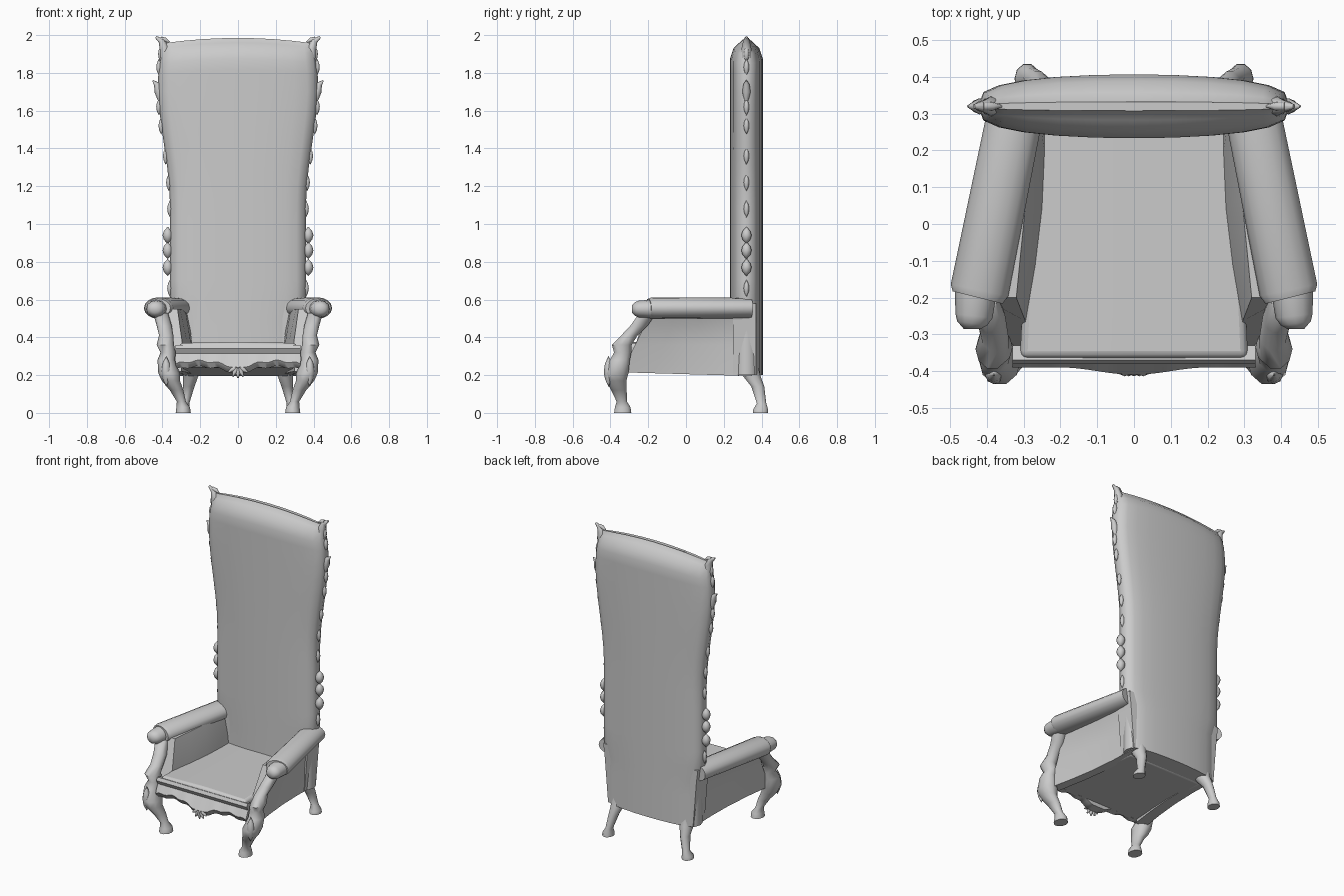
import bpy, bmesh, math
from math import sin, cos, pi, tau, sqrt
from mathutils import Vector

cube = bpy.data.objects.get("Cube")
if cube:
    bpy.data.objects.remove(cube, do_unlink=True)

grey = bpy.data.materials.new("plain grey")
grey.use_nodes = True
tone = (0.6, 0.6, 0.6, 1)
grey.diffuse_color = tone
grey.node_tree.nodes["Principled BSDF"].inputs["Base Color"].default_value = tone

SPINE = 0.32  # depth of the backrest's centre line


def loft(name, rings, side=1):
    """Skin a list of equal-length point rings and cap both ends."""
    bm = bmesh.new()
    rows = [[bm.verts.new((x * side, y, z)) for x, y, z in ring] for ring in rings]
    for lower, upper in zip(rows, rows[1:]):
        for i in range(len(lower)):
            bm.faces.new((lower[i - 1], lower[i], upper[i], upper[i - 1]))
    bm.faces.new(rows[0])
    bm.faces.new(rows[-1])
    bmesh.ops.recalc_face_normals(bm, faces=bm.faces)
    mesh = bpy.data.meshes.new(name)
    bm.to_mesh(mesh)
    bm.free()
    mesh.materials.append(grey)
    part = bpy.data.objects.new(name, mesh)
    bpy.context.collection.objects.link(part)
    bpy.ops.object.select_all(action="DESELECT")
    part.select_set(True)
    bpy.context.view_layer.objects.active = part
    bpy.ops.object.shade_smooth_by_angle(angle=math.radians(55))
    return part


def circle(count):
    return [(cos(tau * i / count), sin(tau * i / count)) for i in range(count)]


def leg(name, stations, side):
    """Upright with level oval rings: height, x, y, radius."""
    loft(name, [[(x + r * c, y + 1.2 * r * s, z) for c, s in circle(10)]
                for z, x, y, r in stations], side)


def horn(name, path, side=1, count=8, widen=1):
    """Tube through (x, y, z, radius), its rings square to the path."""
    points = [Vector(p[:3]) for p in path]
    rings = []
    for i, point in enumerate(points):
        along = points[min(i + 1, len(points) - 1)] - points[max(i - 1, 0)]
        helper = Vector((0, 0, 1)) if abs(along.y) > abs(along.z) else Vector((0, 1, 0))
        across = along.cross(helper).normalized()
        up = across.cross(along).normalized()
        rings.append([point + path[i][3] * (across * c * widen + up * s)
                      for c, s in circle(count)])
    loft(name, rings, side)


def leaf(name, x, y, z, half, radius, side=1):
    """Small carved bud, pointed at both ends."""
    horn(name, [(x, y, z + half * t, radius * (1.05 - t * t))
                for t in (-1, -0.5, 0, 0.5, 1)], side)


def blend(start, end, value):
    t = min(max((value - start) / (end - start), 0), 1)
    return t * t * (3 - 2 * t)


def back_width(z):
    return 0.33 + 0.03 * blend(0.5, 0.6, z) + 0.065 * blend(1.1, 1.75, z) - 0.02 * blend(1.75, 1.95, z)


# Tall padded backrest: flat-sided lens section, flaring up to a gentle crown
levels = [0.2 + 0.1 * i for i in range(17)] + [1.85, 1.9, 1.93, 1.95, 1.955]
back_rings = []
for z in levels:
    width = back_width(z)
    depth = 0.086 * sqrt(1.02 - blend(1.86, 1.955, z))
    back_rings.append([(width * c, SPINE + depth * math.copysign(abs(s) ** 0.6, s),
                        z + 0.03 * (1 - c * c) * blend(1.7, 1.9, z)) for c, s in circle(24)])
loft("backrest", back_rings)

# Block between the rear legs
loft("lower_back", [[(-w, 0.25, z), (w, 0.25, z), (w, 0.37, z), (0, 0.406, z), (-w, 0.37, z)]
                    for z, w in ((0.2, 0.31), (0.5, 0.335), (0.58, 0.345))])

# Upholstered seat, narrowing to the rear, with softened edges
seat = loft("seat", [[(-w, y, low), (w, y, low), (w, y, 0.37), (0, y, 0.376), (-w, y, 0.37)]
                     for y, w, low in ((-0.365, 0.31, 0.24), (0.3, 0.28, 0.195))])
soften = seat.modifiers.new("soft edges", "BEVEL")
soften.width = 0.02
soften.segments = 3

# Carved front rail with a scalloped lower edge and a bowed middle
rail = []
for i in range(-16, 17):
    x = 0.33 * i / 16
    reach = abs(i) / 16
    low = 0.205 + 0.04 * sin(pi * min(1, 0.8 * reach)) + 0.006 * cos(20 * reach)
    front = -0.39 - 0.02 * (1 - blend(0, 0.6, reach))
    rail.append([(x, -0.33, 0.35), (x, -0.37, 0.36), (x, -0.38, 0.34), (x, -0.366, 0.315),
                 (x, front, low + 0.03), (x, front + 0.02, low), (x, -0.33, low)])
loft("front_rail", rail)

# Shell pendant at the middle of the rail
for k in range(-2, 3):
    dx, dz = 0.06 * sin(k / 2), 0.065 * cos(k / 2)
    horn("shell_rib", [(dx * t, -0.4, 0.25 - dz * t, 0.004 + 0.01 * sin(pi * t))
                       for t in (0, 0.5, 1)])

front_leg = [(0.53, 0.41, -0.2, 0.04), (0.46, 0.39, -0.25, 0.04), (0.41, 0.38, -0.3, 0.038),
             (0.36, 0.385, -0.34, 0.046), (0.32, 0.37, -0.335, 0.04), (0.28, 0.38, -0.35, 0.046),
             (0.21, 0.365, -0.37, 0.057), (0.17, 0.355, -0.37, 0.048), (0.12, 0.325, -0.355, 0.036),
             (0.06, 0.3, -0.34, 0.024), (0.03, 0.29, -0.335, 0.036), (0, 0.29, -0.335, 0.04)]
rear_leg = [(0.25, 0.25, 0.33, 0.045), (0.2, 0.25, 0.345, 0.042), (0.14, 0.26, 0.38, 0.03),
            (0.05, 0.28, 0.4, 0.022), (0.02, 0.29, 0.395, 0.034), (0, 0.29, 0.395, 0.035)]
panel = [(0.3, 0.22), (0.295, 0.37), (0.32, 0.55), (0.41, 0.55), (0.385, 0.46),
         (0.375, 0.36), (0.37, 0.215)]
carved_heights = [0.66, 0.77, 0.86, 0.94, 1.08, 1.22, 1.36, 1.52, 1.62, 1.83, 1.9]

for label, side in (("left", 1), ("right", -1)):
    leg(label + "_front_leg", front_leg, side)
    leg(label + "_rear_leg", rear_leg, side)

    # Side panel: slopes forward at the foot, sags inward midway, tapers to the rear
    panel_rings = []
    for t in (0, 0.25, 0.5, 0.75, 1):
        ring = []
        for x, z in panel:
            front = -0.2 - 0.5 * max(0, 0.5 - z)
            sag = 0.02 * sin(pi * t) * (z < 0.5)
            ring.append((x * (1 - 0.17 * t) - sag, front + (0.35 - front) * t, z - 0.02 * t * (z < 0.3)))
        panel_rings.append(ring)
    loft(label + "_side_panel", panel_rings, side)

    # Rolled arm with a stepped scroll at its front end
    horn(label + "_arm", [(0.315, 0.34, 0.555, 0.054), (0.42, -0.18, 0.555, 0.057),
                          (0.425, -0.2, 0.555, 0.05)], side, 16, 1.4)
    horn(label + "_arm_scroll", [(0.43, -0.18, 0.55, 0.05), (0.435, -0.25, 0.55, 0.044),
                                 (0.44, -0.27, 0.55, 0.036), (0.44, -0.285, 0.55, 0.02)], side, 12, 1.15)

    # Knee carving on the front corner
    leaf(label + "_knee_leaf", 0.38, -0.41, 0.22, 0.08, 0.024, side)

    # Carved buds up the edge, thicker above the arms
    for z in carved_heights:
        bold = 0.7 < z < 1
        leaf(label + "_edge_leaf", back_width(z) + 0.012 * bold, SPINE, z, 0.045,
             0.026 if bold else 0.014, side)

    # Thorn at the widest point, and the curled top finial
    horn(label + "_side_thorn", [(0.41, SPINE, 1.64, 0.008), (0.42, SPINE, 1.7, 0.022),
                                 (0.43, SPINE, 1.74, 0.016), (0.452, SPINE, 1.76, 0.003)], side)
    horn(label + "_finial", [(0.385, SPINE, 1.88, 0.03), (0.39, SPINE, 1.93, 0.026),
                             (0.405, SPINE, 1.97, 0.017), (0.435, SPINE, 1.99, 0.006)], side)
    horn(label + "_finial_leaf", [(0.41, SPINE, 1.98, 0.012), (0.385, SPINE, 1.975, 0.012),
                                  (0.36, SPINE, 1.96, 0.003)], side)
